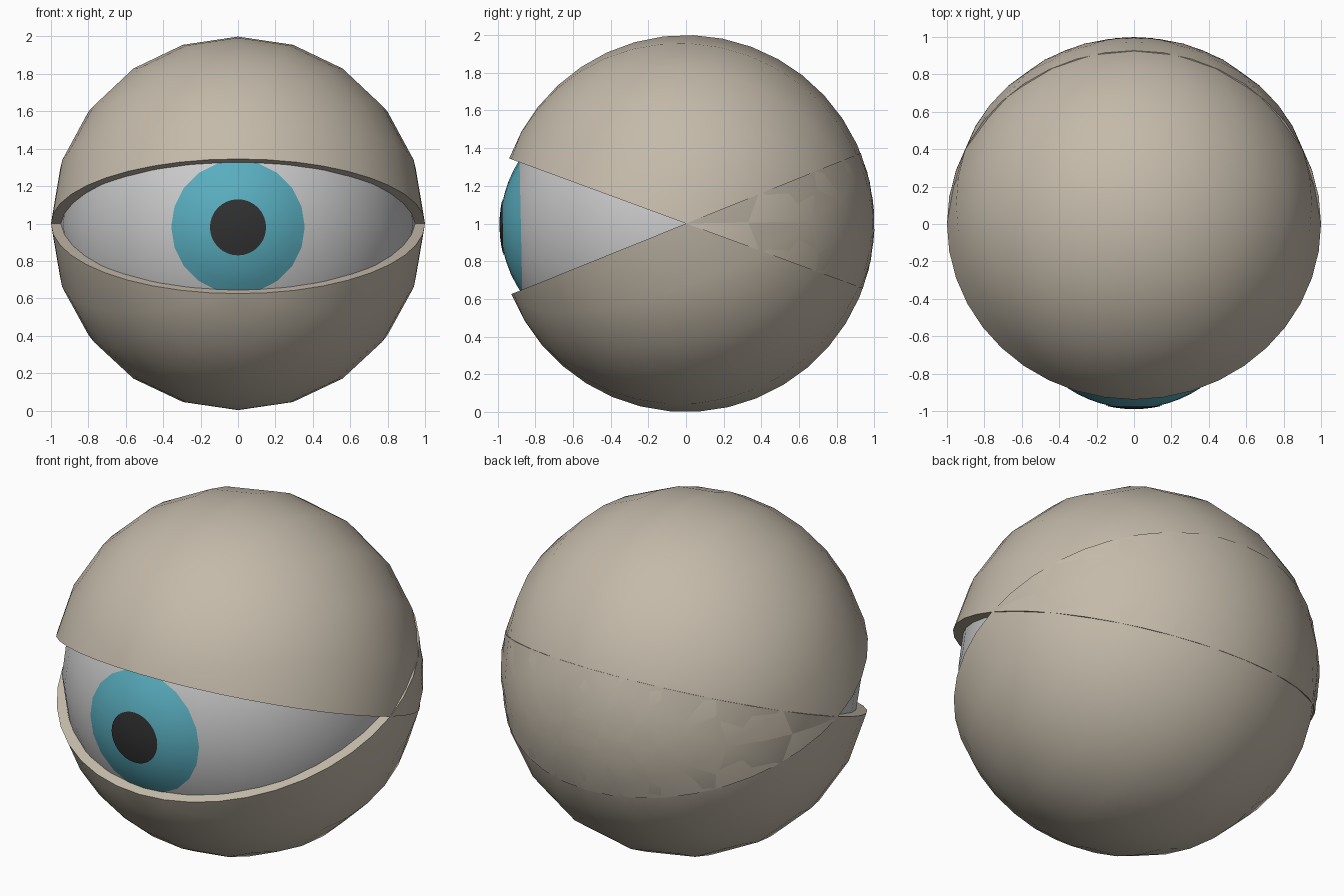
import bpy, bmesh
from math import sin, cos, pi, radians, asin
from mathutils import Matrix, Vector

if "Cube" in bpy.data.objects:
    bpy.data.objects.remove(bpy.data.objects["Cube"])

CENTRE = Vector((0, 0, 1))


def material(name, rgb):
    m = bpy.data.materials.new(name)
    m.diffuse_color = (*rgb, 1)
    m.use_nodes = True
    m.node_tree.nodes["Principled BSDF"].inputs["Base Color"].default_value = m.diffuse_color
    return m


def arc(bm, radius, end, steps, offset=0.0, sweep=2 * pi, segs=20):
    """Arc from the front pole (-y), spun around the y axis."""
    vs = [bm.verts.new((radius * sin(end * i / steps),
                        -offset - radius * cos(end * i / steps), 0))
          for i in range(steps + 1)]
    es = [bm.edges.new(p) for p in zip(vs, vs[1:])]
    bmesh.ops.spin(bm, geom=vs + es, cent=(0, 0, 0), axis=(0, -1, 0),
                   angle=sweep, steps=segs, use_duplicate=False)


def finish(name, bm, tilt, mat=None):
    bmesh.ops.remove_doubles(bm, verts=bm.verts, dist=1e-4)
    bmesh.ops.dissolve_degenerate(bm, edges=bm.edges, dist=1e-5)
    bmesh.ops.recalc_face_normals(bm, faces=bm.faces)
    bm.transform(Matrix.Translation(CENTRE) @ Matrix.Rotation(radians(tilt), 4, 'X'))
    me = bpy.data.meshes.new(name)
    bm.to_mesh(me)
    bm.free()
    ob = bpy.data.objects.new(name, me)
    bpy.context.collection.objects.link(ob)
    if mat:
        me.materials.append(mat)
    bpy.ops.object.select_all(action='DESELECT')
    ob.select_set(True)
    bpy.context.view_layer.objects.active = ob
    bpy.ops.object.shade_smooth_by_angle(angle=radians(35))
    return ob


def lid(name, tilt, upper, mat):
    # half-ball shell: outer and inner skins joined by a flat rim
    bm = bmesh.new()
    for r in (1.0, 0.953):
        arc(bm, r, pi, 20, sweep=pi, segs=10)
    bmesh.ops.remove_doubles(bm, verts=bm.verts, dist=1e-4)
    bmesh.ops.dissolve_degenerate(bm, edges=bm.edges, dist=1e-5)
    rim = [e for e in bm.edges if e.is_boundary]
    bmesh.ops.bridge_loops(bm, edges=rim)
    up = sum(v.co.z for v in bm.verts) > 0
    if up != upper:
        bm.transform(Matrix.Rotation(pi, 4, 'Y'))
    finish(name, bm, tilt, mat)


def cap(name, radius, edge_radius, front, steps, segs, mat):
    # shallow dome whose front point lies at y = -front
    bm = bmesh.new()
    arc(bm, radius, asin(edge_radius / radius), steps, front - radius, segs=segs)
    finish(name, bm, 1.2, mat)


skin = material("lid_tan", (0.55, 0.49, 0.40))
teal = material("iris_teal", (0.10, 0.42, 0.52))
black = material("pupil_dark", (0.03, 0.03, 0.03))

# Eyeball
bm = bmesh.new()
arc(bm, 0.948, pi, 20)
finish("eyeball", bm, 1.2)

# Iris and pupil
cap("iris", 0.64, 0.357, 0.985, 6, 20, teal)
cap("pupil", 0.64, 0.15, 0.99, 3, 32, black)

# Eyelids, opened around the x axis
lid("upper_lid", -20.2, True, skin)
lid("lower_lid", 22.0, False, skin)
